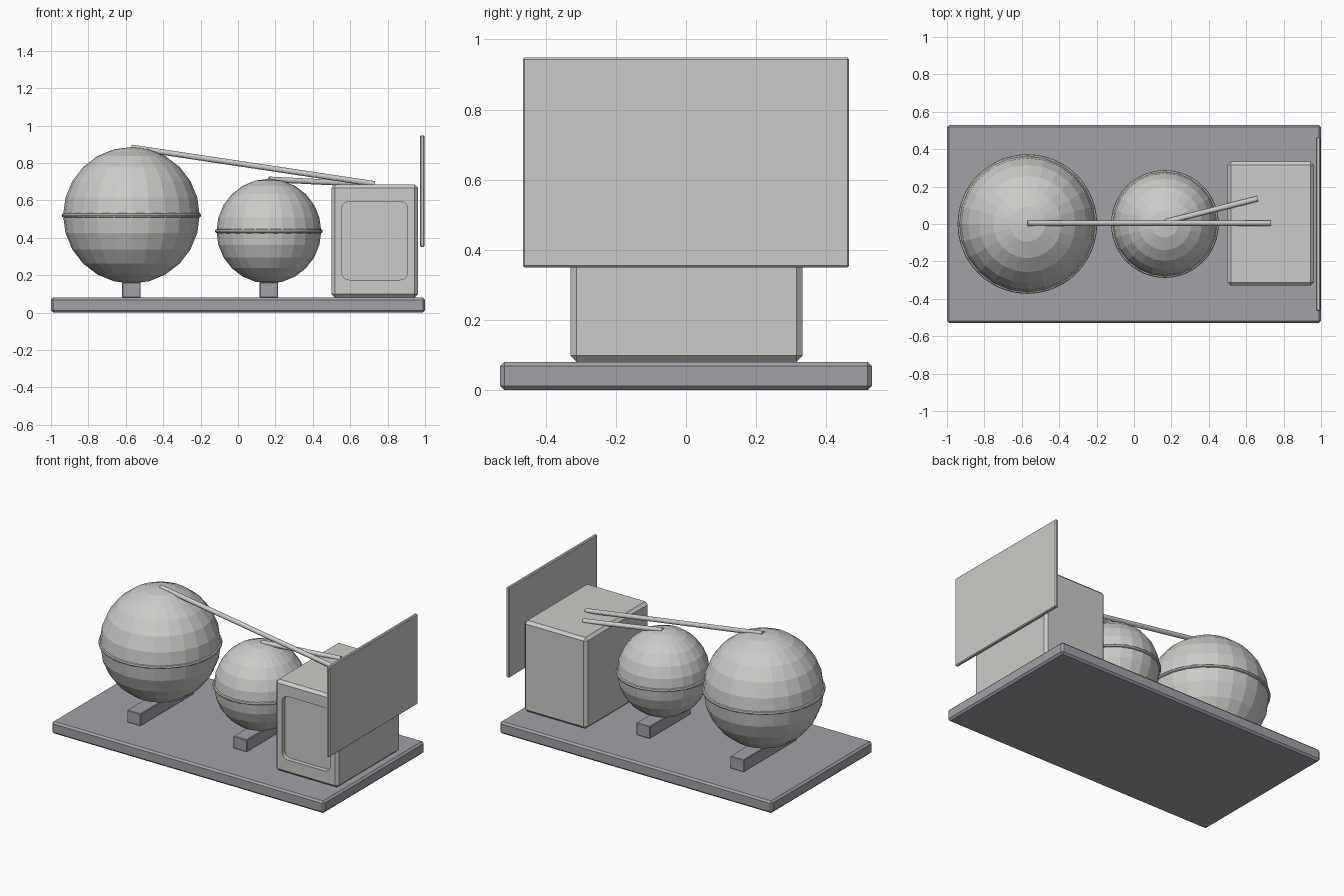
import bpy
from mathutils import Vector

if "Cube" in bpy.data.objects:
    bpy.data.objects.remove(bpy.data.objects["Cube"])


def material(name, rgb):
    m = bpy.data.materials.new(name)
    m.use_nodes = True
    m.diffuse_color = (*rgb, 1)
    m.node_tree.nodes["Principled BSDF"].inputs["Base Color"].default_value = (*rgb, 1)
    return m


LIGHT = material("light grey", (0.60, 0.60, 0.58))
DARK = material("slate grey", (0.36, 0.365, 0.39))


def finish(name, mat):
    ob = bpy.context.object
    ob.name = name
    if mat:
        ob.data.materials.append(mat)
    return ob


def apply(ob, mod):
    bpy.context.view_layer.objects.active = ob
    bpy.ops.object.modifier_apply(modifier=mod.name)


def box(name, mat, low, high, bevel=0.0):
    low, high = Vector(low), Vector(high)
    bpy.ops.mesh.primitive_cube_add(size=1, location=(low + high) / 2)
    ob = finish(name, mat)
    ob.scale = high - low
    bpy.ops.object.transform_apply(location=False, rotation=False, scale=True)
    if bevel:
        mod = ob.modifiers.new("Bevel", "BEVEL")
        mod.width, mod.segments = bevel, 1
        apply(ob, mod)
    return ob


def rod(name, start, end, radius=0.015):
    start, end = Vector(start), Vector(end)
    axis = end - start
    bpy.ops.mesh.primitive_cylinder_add(
        vertices=12, radius=radius, depth=axis.length, location=(start + end) / 2,
        rotation=axis.to_track_quat("Z", "Y").to_euler())
    return finish(name, LIGHT)


# Base slab
box("base", DARK, (-1, -0.53, 0), (1, 0.53, 0.08), 0.012)

# Tanks with seam rings and saddles
for size, x, radius in (("large", -0.57, 0.365), ("small", 0.165, 0.28)):
    z = 0.155 + radius
    bpy.ops.mesh.primitive_uv_sphere_add(
        segments=24, ring_count=12, radius=radius, location=(x, 0, z))
    finish(size + "_tank", LIGHT)
    bpy.ops.mesh.primitive_torus_add(
        major_segments=48, minor_segments=8, location=(x, 0, z),
        major_radius=radius - 0.003, minor_radius=0.011)
    finish(size + "_tank_seam", LIGHT)
    half = radius * 0.765
    box(size + "_tank_saddle", DARK, (x - 0.05, -half, 0.08), (x + 0.05, half, 0.162), 0.004)

# Control cabinet with a recessed, round-cornered front panel
cabinet = box("cabinet", LIGHT, (0.5, -0.33, 0.08), (0.962, 0.333, 0.685), 0.018)
cutter = box("panel_cutter", None, (0.555, -0.4, 0.175), (0.907, -0.3, 0.595))
cutter.hide_render = True
weights = cutter.data.attributes.new("bevel_weight_edge", "FLOAT", "EDGE")
for e in cutter.data.edges:
    a, b = (cutter.data.vertices[i].co for i in e.vertices)
    weights.data[e.index].value = 1.0 if abs(a.y - b.y) > 0.01 else 0.0
round_mod = cutter.modifiers.new("Round", "BEVEL")
round_mod.limit_method = "WEIGHT"
round_mod.width, round_mod.segments = 0.04, 4
apply(cutter, round_mod)
cut = cabinet.modifiers.new("Recess", "BOOLEAN")
cut.operation, cut.solver, cut.object = "DIFFERENCE", "EXACT", cutter
apply(cabinet, cut)
bpy.data.objects.remove(cutter)

# Pipes from tank tops to the cabinet
rod("large_tank_pipe", (-0.57, 0.005, 0.883), (0.73, 0.005, 0.688))
rod("small_tank_pipe", (0.165, 0.01, 0.712), (0.66, 0.135, 0.688))

# Upright end panel
box("end_panel", LIGHT, (0.974, -0.465, 0.35), (0.996, 0.465, 0.948), 0.005)
